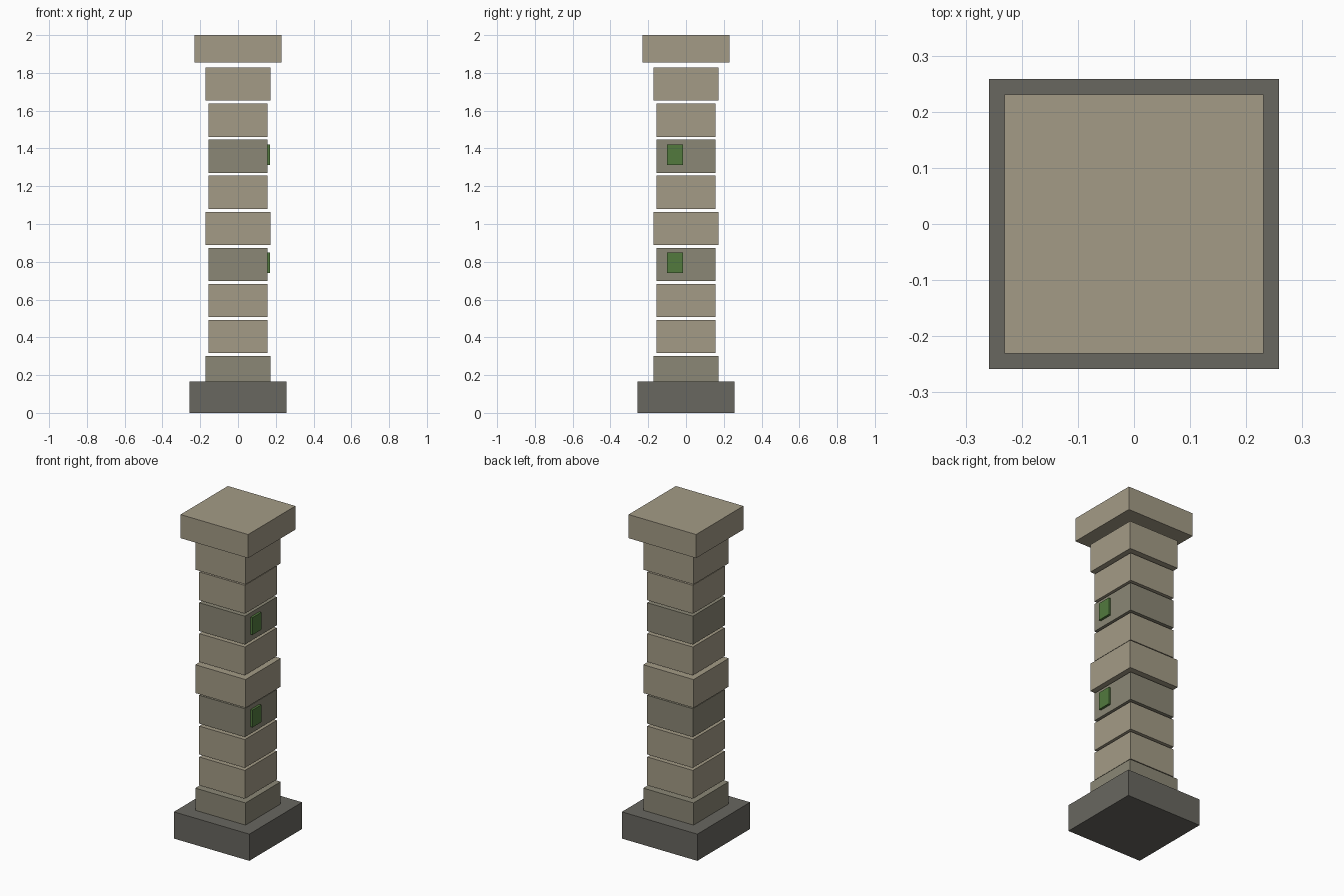
import bpy
import bmesh
from mathutils import Vector

if "Cube" in bpy.data.objects:
    bpy.data.objects.remove(bpy.data.objects["Cube"])


def material(name, rgb):
    m = bpy.data.materials.new(name)
    m.diffuse_color = (*rgb, 1)
    m.use_nodes = True
    m.node_tree.nodes["Principled BSDF"].inputs["Base Color"].default_value = m.diffuse_color
    return m


sandstone = material("sandstone", (0.37, 0.33, 0.24))
mossy_stone = material("mossy_stone", (0.26, 0.245, 0.18))
dark_stone = material("dark_stone", (0.14, 0.135, 0.117))
moss = material("moss", (0.084, 0.195, 0.048))


def box(name, lo, hi, mat):
    lo, hi = Vector(lo), Vector(hi)
    bm = bmesh.new()
    bmesh.ops.create_cube(bm, size=1)
    bmesh.ops.scale(bm, vec=hi - lo, verts=bm.verts)
    mesh = bpy.data.meshes.new(name)
    bm.to_mesh(mesh)
    bm.free()
    mesh.materials.append(mat)
    obj = bpy.data.objects.new(name, mesh)
    obj.location = (lo + hi) / 2
    bpy.context.collection.objects.link(obj)


def slab(name, half, z0, z1, mat):
    box(name, (-half, -half, z0), (half, half, z1), mat)


# Plinth and capital
slab("base", 0.258, 0, 0.165, dark_stone)
slab("cap", 0.231, 1.854, 2, sandstone)

# Stacked shaft blocks: every fourth is wider, every third is mossy
PITCH, HEIGHT, START = 0.1907, 0.175, 0.127
for i in range(9):
    z = START + i * PITCH
    half = 0.172 if i % 4 == 0 else 0.156
    mossy = i % 3 == 0
    slab(f"shaft_block_{i + 1}", half, z, z + HEIGHT,
         mossy_stone if mossy else sandstone)
    # Moss patch on the right face of the narrow mossy blocks
    if mossy and i > 0:
        box(f"moss_patch_{i + 1}", (0.148, -0.1, z + 0.042),
            (0.17, -0.015, z + 0.149), moss)
